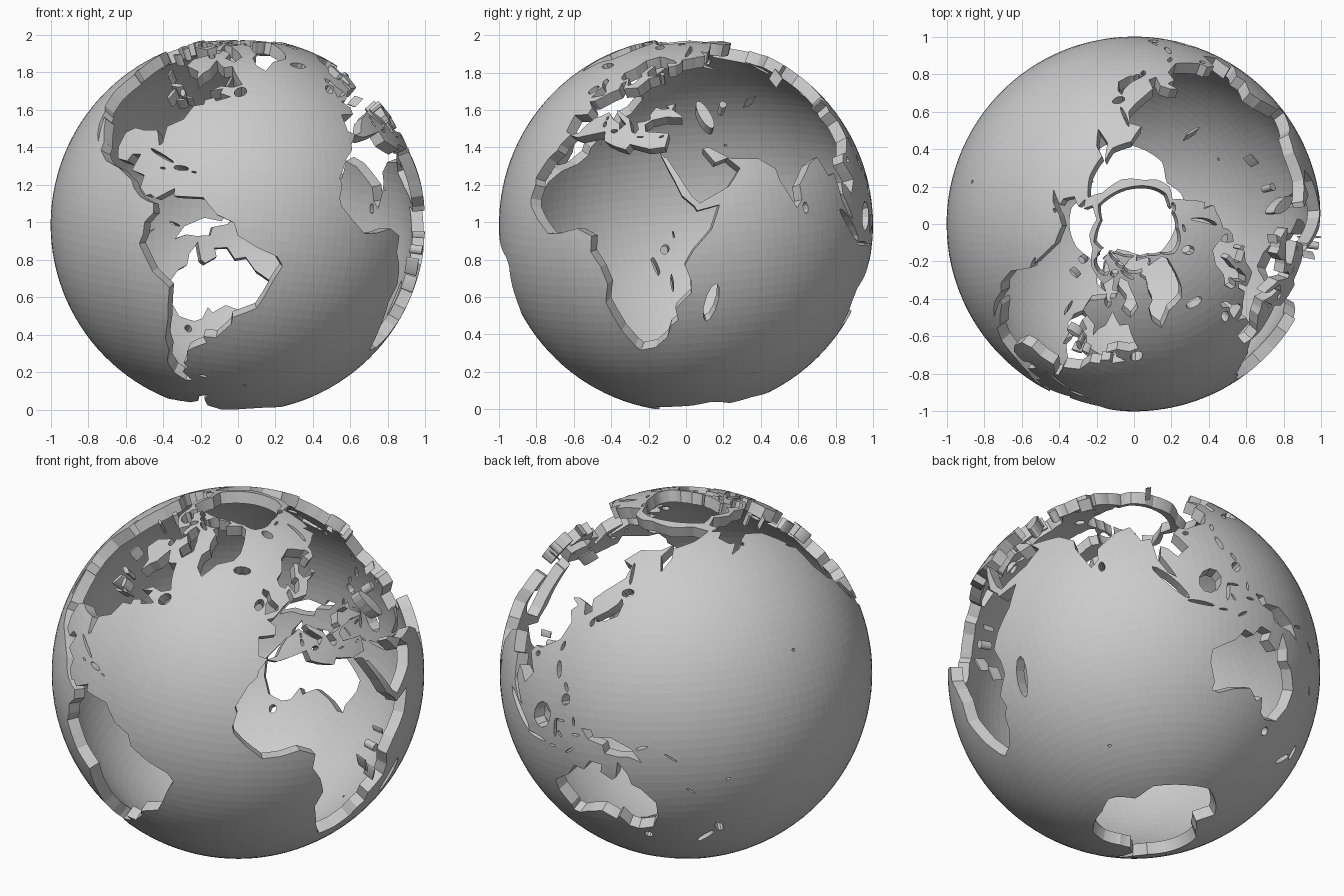
import bpy, bmesh, math
from mathutils import Vector, Matrix
from mathutils.geometry import delaunay_2d_cdt

SEAM = -169.0      # map seam runs through the Bering Strait
FRONT = -50.0      # longitude facing the front
STEP = 3           # facet size in degrees
THICK = 0.065      # shell thickness

# --- mainland outlines (longitude, latitude) ---
north_america = [
    (-168, 65.5), (-161, 66.5), (-166, 68.5), (-156, 71.3), (-141, 69.7), (-128, 70.3), (-115, 68.2),
    (-96, 68), (-94, 72), (-87, 68.5), (-82, 69.5), (-81.5, 67), (-87, 65), (-94, 61), (-92.5, 57),
    (-82.3, 55.2), (-79.5, 51.3), (-79, 54.5), (-76.8, 57), (-77.5, 62.4), (-69.5, 59), (-64.8, 60.3),
    (-61.5, 57), (-56, 52), (-60, 50.2), (-66, 50), (-70, 47.3), (-64.5, 49), (-65, 47), (-60, 46),
    (-65.5, 43.6), (-67, 44.8), (-70.5, 43.3), (-70, 41.7), (-74, 40.6), (-75.7, 35.2), (-81, 31.8),
    (-80.2, 26), (-81.2, 25.2), (-82.8, 28), (-84.2, 30), (-89.5, 29.3), (-94, 29.6), (-97.4, 27.5),
    (-97.7, 22.5), (-106, 23), (-112.8, 30.5), (-114.7, 31), (-109.5, 23), (-112, 25), (-115, 28.5),
    (-117.3, 33), (-120.6, 34.6), (-124.3, 40.3), (-124, 48.3), (-130, 54.5), (-135, 58.5),
    (-146, 60.8), (-152, 59.3), (-158, 56.2), (-164.5, 54.7), (-158, 58.6), (-162, 59), (-166, 62),
    (-161, 64.5)]
central_america = [
    (-98, 24), (-97.7, 22.5), (-95.8, 18.8), (-91.5, 18.5), (-90.3, 21), (-87, 21.4), (-88.5, 16),
    (-83.3, 15), (-83.6, 11), (-81, 8.9), (-79.5, 9.5), (-76.9, 8.2), (-77.9, 7), (-80, 7.3),
    (-83, 8.3), (-85.8, 10.5), (-87.6, 13), (-94, 16), (-101, 17.5), (-105.5, 20.3), (-106, 24)]
south_america = [
    (-77.4, 8.5), (-71.7, 12.3), (-71.5, 10), (-62, 10.7), (-57, 6), (-51.5, 4.2), (-50, 0.5),
    (-44, -2.5), (-37, -4.8), (-34.9, -7.5), (-37, -12), (-39, -17.5), (-41, -22), (-48.5, -26),
    (-48.7, -28.5), (-53.5, -34), (-58.3, -34.2), (-57, -36.5), (-62, -39), (-65, -41), (-65.5, -45),
    (-67.5, -46.5), (-65.8, -47.8), (-69, -51), (-65.2, -54.7), (-69, -55.3), (-74, -52),
    (-75.5, -47), (-73, -41.5), (-73.5, -37), (-71.5, -30), (-70.3, -18.5), (-76.2, -14),
    (-81.2, -6), (-80, -2.8), (-80, 0.8), (-77.3, 4), (-77.9, 7.2)]
europe = [
    (62, 69), (54, 68.5), (46, 68), (44, 66), (40, 64.7), (35, 64.3), (34, 66.6), (41, 66.5),
    (40, 67.8), (31, 70.3), (25.7, 71), (15, 68.5), (10.5, 64), (5, 61.5), (5.5, 59), (8, 58),
    (10.7, 59.2), (12.8, 55.5), (16, 56.5), (18.8, 60), (17.3, 61), (22, 65.6), (25.3, 65),
    (21.5, 62), (22.8, 60), (30, 59.8), (23.7, 58.5), (21, 56), (19, 54.4), (11, 54), (10.5, 57.5),
    (8.2, 56.5), (8.5, 53.8), (4, 52), (1.6, 50.5), (-1.8, 48.7), (-4.7, 48.4), (-1.2, 46),
    (-1.8, 43.4), (-9, 43), (-9, 37), (-5.6, 36), (-2, 36.8), (0, 39.5), (3.2, 42.3), (6, 43),
    (8.9, 44.4), (12.3, 41.7), (15.7, 40), (16, 38), (18.3, 40), (13.5, 43.6), (12.4, 45.2),
    (13.6, 45), (19.4, 41.8), (21.5, 37), (23, 36.5), (24, 38), (22.9, 40.3), (26.5, 40.8),
    (28.5, 41.5), (28, 43), (30.5, 46), (33, 45), (36.5, 45.2), (35, 46.3), (39, 47), (37.5, 44.8),
    (41.5, 42), (62, 42)]
asia = [
    (58, 69), (67, 69), (68, 72.5), (72.5, 71), (80, 73), (87, 75), (104, 77.5), (113, 74),
    (128, 72.5), (140, 72.5), (160, 69.7), (180, 69), (190, 66), (177.5, 62.5), (163, 60), (162, 56),
    (156.8, 51.2), (156, 57), (163, 61.8), (155, 59.3), (143, 59.3), (135.5, 54.7), (141, 53),
    (140, 48.5), (132, 43.2), (128, 40), (129.3, 36), (126.5, 34.5), (125, 38.5), (121.3, 39.5),
    (118, 39), (122, 37), (119.5, 35), (121.8, 31.5), (119, 25.5), (110.5, 21.2), (108, 21.5),
    (105.7, 19), (109.2, 13), (105, 9), (102.5, 12), (100.2, 13.3), (99.5, 9.5), (103.5, 1.4),
    (101, 3), (98.3, 8), (97.5, 16.5), (94.3, 16), (91.5, 22.5), (87, 21), (80.2, 15), (79.8, 10.3),
    (77.5, 8.1), (73, 17), (72.5, 21), (67, 25), (57, 26), (50, 30.3), (46, 36), (48, 43)]
middle_east = [
    (50, 30.3), (48, 30), (51.5, 25), (56, 26.2), (59.7, 22.5), (55, 17.3), (45, 12.8), (42.8, 15),
    (39, 21.5), (35, 28), (34.3, 27.9), (32.5, 29.8), (32.3, 31.2), (34.5, 31.3), (36, 36),
    (30.5, 36.7), (27, 37), (26.5, 39.5), (29, 41), (35, 42), (41.5, 41.3), (41.5, 42.2), (52, 43),
    (54, 36)]
africa = [
    (-6, 35.8), (-2, 35.1), (10, 37.3), (11, 34), (15.3, 32.3), (20, 31), (21.5, 32.8), (29, 30.9),
    (32.6, 31.2), (32.5, 29.8), (35.5, 24), (37.3, 20.5), (39.5, 15.5), (43.2, 12), (44, 10.5),
    (51.2, 11.8), (48, 4.5), (42, -1.5), (39, -6), (40.6, -11), (40.5, -15), (35, -20), (35.5, -24),
    (32.8, -26), (31, -30), (26, -33.8), (20, -34.8), (18.3, -33), (15, -27), (11.8, -17),
    (13.7, -11), (12, -5.5), (9, -0.8), (9.6, 4), (4.4, 6.3), (-2, 4.8), (-7.5, 4.4), (-13, 8.8),
    (-16.8, 12.5), (-17.4, 14.7), (-16.2, 19), (-17, 21), (-13, 27.7), (-9.7, 30.5), (-9.2, 32.5)]
australia = [
    (114, -22), (113.5, -26), (115.7, -32), (115, -34.3), (118, -35), (124, -33), (131, -31.5),
    (135.8, -34.8), (137.8, -33), (140, -37.5), (143.5, -38.8), (147, -38.2), (150, -37.4),
    (153, -32), (153.3, -26), (149, -20.5), (146, -18.8), (145.3, -15), (142.5, -10.8), (141, -16.5),
    (139.5, -17.5), (135.8, -15), (136.8, -12.2), (132.5, -11.5), (129.5, -15), (126, -14), (122.2, -18)]
greenland = [
    (-44, 60), (-50, 62.5), (-53.5, 67), (-51, 69.8), (-55, 72), (-60, 76), (-71, 77), (-67, 80),
    (-50, 82.3), (-32, 83.5), (-20, 82), (-20, 76.5), (-22, 71.5), (-26, 68.5), (-38, 65.7), (-42, 62)]
antarctica = [
    (-169, -78), (-158, -77.2), (-147, -75.5), (-120, -74), (-100, -73), (-80, -73), (-68, -70),
    (-65, -65.5), (-57, -63.3), (-61, -67), (-61, -74), (-45, -78), (-30, -76.5), (-15, -72.5),
    (0, -70), (35, -69), (50, -66.5), (57, -67), (70, -70), (75, -69.5), (88, -66.7), (115, -66.5),
    (135, -66), (150, -68.5), (170, -71.5), (164, -77.5), (191, -78), (191, -90), (-169, -90)]
# open polar cap, a little off the arctic coasts
polar_opening = [
    (-169, 70), (-156, 72.5), (-134, 71), (-126, 73), (-115, 77), (-95, 81), (-70, 83.8), (-30, 84.3),
    (0, 82), (25, 82), (60, 82.5), (92, 80.5), (104, 79.5), (115, 76.5), (130, 75), (153, 73.3),
    (180, 71), (191, 70), (191, 90), (-169, 90)]
new_guinea = [(131, -0.8), (134.2, -0.8), (135.2, -3.2), (141, -2.6), (147.5, -6), (150.5, -10.5),
              (146.5, -8.8), (143, -9), (138.5, -8.2), (138, -5.5), (133, -4)]
baffin = [(-89, 73.3), (-80, 73.6), (-68, 70), (-62, 66.8), (-65, 62.8), (-73, 64.5), (-73, 68), (-85, 70)]
honshu = [(131, 34), (136.5, 37), (139.8, 39.5), (141, 41.4), (142, 39.5), (140.8, 35.6), (136, 33.6)]
britain = [(-5.5, 50.1), (-4.5, 53.3), (-3.2, 54.8), (-6, 57), (-5, 58.6), (-2, 57.5), (-1.5, 55),
           (1.6, 52.6), (1.2, 51.2)]

# --- small islands and lakes: lon, lat, length, width (degrees of arc), heading from east ---
north_islands = [(-8, 53.3, 4, 2.7, 60), (-18.5, 64.9, 5.5, 3, 0), (-110, 71, 6.5, 4, 0),
                 (-121, 73, 4, 2.5, 110), (-78, 79.5, 9, 4, 50), (-85, 75.2, 5, 1.3, 0), (-97, 73, 2.8, 2, 90),
                 (-112, 75.8, 4, 1.5, 20), (-100, 76, 3, 1.6, 20), (-92, 79.5, 4, 2, 90),
                 (-84, 64.4, 3.5, 2, 130), (-56, 48.6, 4.5, 3.5, 60), (-126, 49.6, 4, 0.9, 140),
                 (-154, 57.4, 1.5, .8, 40), (57, 73.8, 9, 1.3, 62), (17, 78.8, 4, 2.8, 110),
                 (55, 80.7, 2.5, .8, 0), (97, 79.4, 3, 1.3, 130), (142.5, 50.2, 8, 1, 95),
                 (143, 43.4, 4, 2.7, 10), (143, 75.2, 4, 1, 0)]
middle_islands = [(14, 37.5, 2.3, 1.3, 0), (9, 40, 2.2, 1.1, 90), (9.2, 42.2, 1.5, .7, 90),
                  (25, 35.2, 2.2, .4, 0), (33.2, 35, 1.6, .6, 20), (-79, 22, 10, 1, 160),
                  (-71, 18.9, 5, 1.6, 0), (-77.3, 18.1, 1.8, .6, 0), (-66.4, 18.2, 1.6, .5, 0),
                  (-155.5, 19.6, 1.1, 1, 0), (131, 32.6, 2.6, 1.5, 80), (133.5, 33.7, 2, 1, 20),
                  (121, 23.7, 3.4, 1.2, 75), (109.8, 19.2, 2.2, 1.6, 30), (121.2, 16.5, 5.5, 1.8, 100),
                  (125, 11.5, 3, 1.2, 110), (125, 7.6, 4, 3, 60), (80.8, 7.7, 3.6, 2, 90)]
south_islands = [(101.5, -0.3, 15.5, 2.8, 133), (110.5, -7.2, 9, 1.2, 172), (114.5, 0.8, 9.5, 7, 55),
                 (120.3, -2.2, 6.5, 1.2, 80), (122.5, 0.6, 4, .7, 0), (122, -4, 2.5, .8, 120),
                 (118, -8.6, 3, .7, 0), (125, -9, 4, .8, 30), (128.5, -3.2, 3, .8, 0), (128, 1, 3, .8, 90),
                 (151, -5.6, 4, .9, 15), (160, -9, 5, .5, 145), (165.5, -21.3, 3.5, .6, 140),
                 (178, -17.8, 1.4, .9, 0), (46.7, -18.8, 13, 4, 74), (146.6, -42, 3, 2.6, 90),
                 (170.5, -43.8, 7.5, 2, 50), (175.8, -38.8, 5, 2.4, 110), (-59, -51.7, 2.5, 1, 0),
                 (-36.7, -54.4, 1.5, .4, 150), (69.2, -49.3, 1.2, .8, 0)]
lakes = [(51, 42, 11, 3.6, 105), (-87.5, 47.6, 4.5, 1.4, 5), (-87, 43.9, 4.6, 1.2, 85),
         (-82, 45, 3.5, 1.6, 125), (-81, 42.2, 3.4, .8, 20), (-77.8, 43.6, 2.4, .7, 0),
         (-98, 52.4, 3.8, .8, 115), (-114, 61.7, 3.5, .9, 20), (-121, 66, 2.6, 1.8, 20),
         (33, -1, 2.8, 2.4, 90), (29.6, -6.2, 5.8, .7, 110), (34.5, -12, 5, .6, 95),
         (108, 53.6, 5.6, .7, 55), (60, 45, 2.8, 2.2, 60), (31.5, 60.8, 1.8, 1.2, 120),
         (36, 3.6, 2.2, .4, 100), (75, 46.3, 4, .4, 10)]


def ellipse(lon, lat, length, width, heading, sides=10):
    """Small closed outline, corrected for longitude shrink."""
    h, pts = math.radians(heading), []
    for i in range(sides):
        a = 2 * math.pi * i / sides
        u, v = length / 2 * math.cos(a), width / 2 * math.sin(a)
        dx, dy = u * math.cos(h) - v * math.sin(h), u * math.sin(h) + v * math.cos(h)
        pts.append((lon + dx / math.cos(math.radians(lat)), lat + dy))
    return pts


def densify(outline, step=1.5):
    """Split long coast segments so they follow the sphere."""
    pts = []
    for (x0, y0), (x1, y1) in zip(outline, outline[1:] + outline[:1]):
        n = max(1, math.ceil(max(abs(x1 - x0), abs(y1 - y0)) / step))
        pts += [(x0 + (x1 - x0) * i / n, y0 + (y1 - y0) * i / n) for i in range(n)]
    return pts


def inside(x, y, poly):
    pts, (x0, x1, y0, y1) = poly
    if not (x0 <= x <= x1 and y0 <= y <= y1):
        return False
    hit = False
    for (ax, ay), (bx, by) in zip(pts, pts[1:] + pts[:1]):
        if (ay > y) != (by > y) and x < (bx - ax) * (y - ay) / (by - ay) + ax:
            hit = not hit
    return hit


def boxed(pts):
    xs, ys = [p[0] for p in pts], [p[1] for p in pts]
    return pts, (min(xs), max(xs), min(ys), max(ys))


land = [north_america, central_america, south_america, europe, asia, middle_east, africa, australia,
        greenland, antarctica, polar_opening, new_guinea, baffin, honshu, britain]
land += [ellipse(*i) for i in north_islands + middle_islands + south_islands]
water = [ellipse(*i, sides=14) for i in lakes]

# flat map: regular grid plus coast edges, triangulated together
verts = [Vector((SEAM + i * STEP, -90 + j * STEP)) for j in range(180 // STEP + 1) for i in range(360 // STEP + 1)]
edges = []
for outline in land + water:
    pts, s = densify(outline), len(verts)
    verts += [Vector(p) for p in pts]
    edges += [(s + i, s + (i + 1) % len(pts)) for i in range(len(pts))]
points, _, tris, *_ = delaunay_2d_cdt(verts, edges, [], 0, 1e-4)

# wrap the sea faces round the sphere and tilt the axis
land, water = [boxed(p) for p in land], [boxed(p) for p in water]
lean = Vector((0.866, -0.5, 0))
tilt = Matrix.Rotation(math.radians(7.5), 3, Vector((0, 0, 1)).cross(lean))


def on_sphere(p):
    a, b = math.radians(p.x - FRONT), math.radians(p.y)
    return tilt @ Vector((math.cos(b) * math.sin(a), -math.cos(b) * math.cos(a), math.sin(b)))


bm = bmesh.new()
bv = [bm.verts.new(on_sphere(p)) for p in points]
for t in tris:
    c = sum((points[i] for i in t), Vector((0, 0))) / len(t)
    if any(inside(c.x, c.y, p) for p in land) and not any(inside(c.x, c.y, p) for p in water):
        continue
    bm.faces.new([bv[i] for i in t])
bmesh.ops.delete(bm, geom=[v for v in bm.verts if not v.link_faces], context='VERTS')
bmesh.ops.remove_doubles(bm, verts=bm.verts, dist=1e-5)
bmesh.ops.translate(bm, verts=bm.verts, vec=(0, 0, -min(v.co.z for v in bm.verts)))
mesh = bpy.data.meshes.new("ocean_shell")
bm.to_mesh(mesh)
bm.free()
ocean = bpy.data.objects.new("ocean_shell", mesh)
bpy.context.collection.objects.link(ocean)

# shell thickness, growing inwards
shell = ocean.modifiers.new("thickness", 'SOLIDIFY')
shell.thickness = THICK
shell.offset = -1
